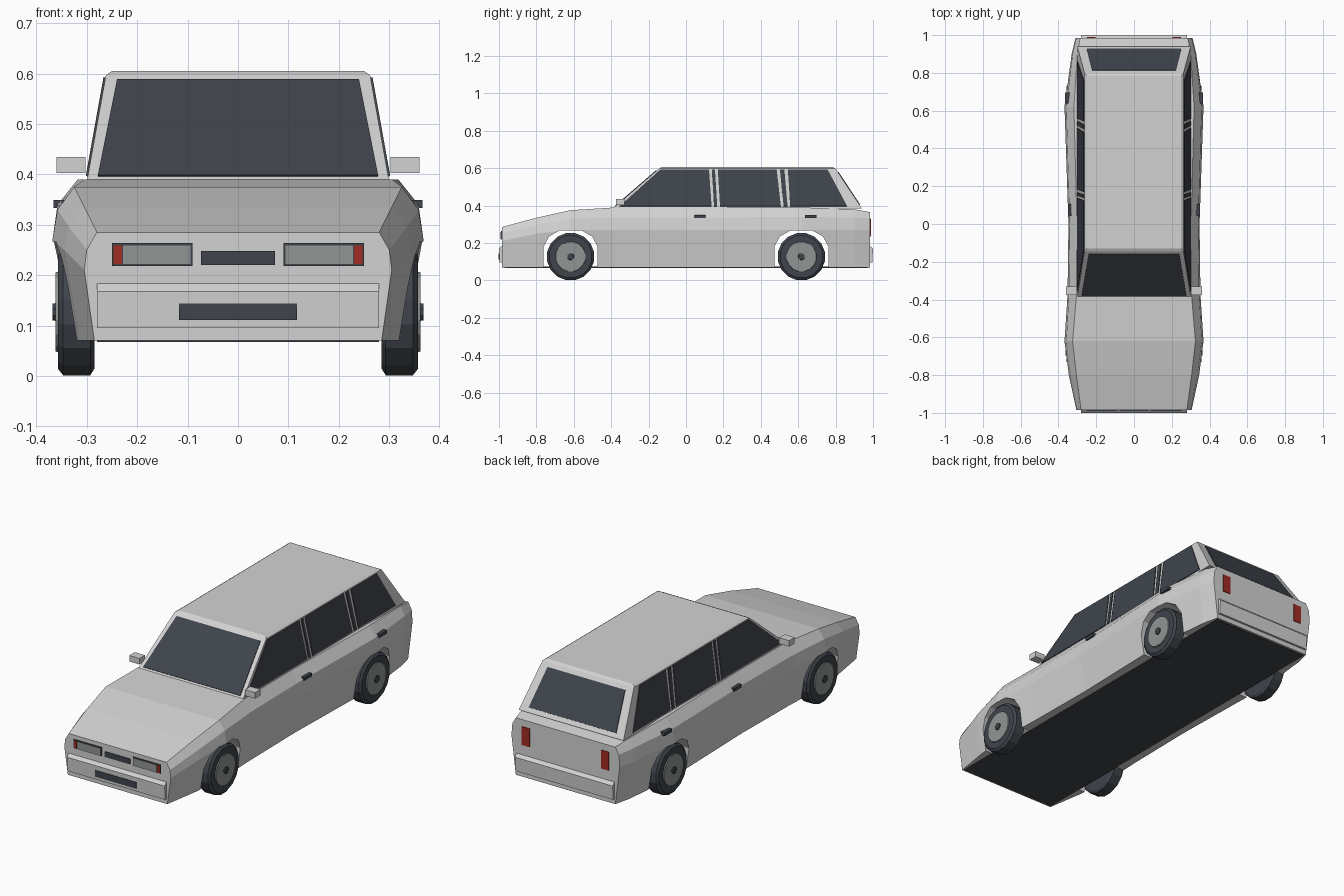
import bpy, bmesh, math
from mathutils import Vector

if "Cube" in bpy.data.objects:
    bpy.data.objects.remove(bpy.data.objects["Cube"], do_unlink=True)


def material(name, rgb):
    m = bpy.data.materials.new(name)
    m.use_nodes = True
    m.diffuse_color = (*rgb, 1)
    bsdf = m.node_tree.nodes["Principled BSDF"]
    bsdf.inputs["Base Color"].default_value = (*rgb, 1)
    bsdf.inputs["Roughness"].default_value = 0.7
    return m


PAINT = material("pale grey paint", (0.65, 0.65, 0.65))
DARK = material("dark glass and rubber", (0.05, 0.058, 0.072))
GREY = material("lens and rim grey", (0.28, 0.3, 0.29))
RED = material("lamp red", (0.36, 0.025, 0.018))


def finish(name, bm, mat):
    bmesh.ops.recalc_face_normals(bm, faces=bm.faces)
    mesh = bpy.data.meshes.new(name)
    bm.to_mesh(mesh)
    bm.free()
    mesh.materials.append(mat)
    ob = bpy.data.objects.new(name, mesh)
    bpy.context.collection.objects.link(ob)
    return ob


def loft(name, rings, mat):
    """Skin a row of closed rings and cap both ends."""
    bm = bmesh.new()
    rows = [[bm.verts.new(p) for p in ring] for ring in rings]
    n = len(rows[0])
    for a, b in zip(rows, rows[1:]):
        for i in range(n):
            j = (i + 1) % n
            bm.faces.new((a[i], a[j], b[j], b[i]))
    bm.faces.new(rows[0])
    bm.faces.new(rows[-1])
    return finish(name, bm, mat)


def box(name, x, y, z, mat):
    return loft(name, [[(x[0], y[0], h), (x[1], y[0], h), (x[1], y[1], h), (x[0], y[1], h)]
                       for h in z], mat)


def plate(name, corners, outward, mat, thick=0.005):
    """Thin panel lying on a surface, raised along its outward direction."""
    d = Vector(outward).normalized() * thick
    pts = [Vector(p) for p in corners]
    return loft(name, [[p - d for p in pts], [p + d * 0.8 for p in pts]], mat)


# Lower body: half sections along the length, mirrored
# y, sill, waist, shoulder and top half widths, then waist, shoulder and top heights
SECTIONS = [
    (-0.985, 0.285, 0.305, 0.30, 0.28, 0.21, 0.25, 0.285),
    (-0.80, 0.315, 0.345, 0.335, 0.305, 0.25, 0.295, 0.335),
    (-0.62, 0.335, 0.368, 0.358, 0.325, 0.27, 0.33, 0.375),
    (-0.38, 0.325, 0.352, 0.345, 0.305, 0.27, 0.335, 0.39),
    (0.0, 0.32, 0.347, 0.34, 0.302, 0.27, 0.335, 0.39),
    (0.62, 0.335, 0.368, 0.358, 0.318, 0.27, 0.34, 0.39),
    (0.90, 0.305, 0.33, 0.325, 0.30, 0.27, 0.335, 0.38),
    (0.985, 0.285, 0.31, 0.305, 0.285, 0.27, 0.33, 0.365),
]
SILL = 0.07
rings = []
for y, sill, waist, shoulder, top, zw, zs, zt in SECTIONS:
    half = [(sill, y, SILL), (waist, y, zw), (shoulder, y, zs), (top, y, zt)]
    rings.append(half + [(-x, b, z) for x, b, z in reversed(half)])
body = loft("lower_body", rings, PAINT)

# Wheel arches cut through the body
AXLES = (-0.617, 0.617)
ARCH = [(0.145, 0), (0.145, 0.18), (0.115, 0.235), (0.06, 0.266)]
for axle in AXLES:
    outline = ARCH + [(-a, z) for a, z in reversed(ARCH)]
    cutter = loft("arch_cutter", [[(x, axle + a, z) for a, z in outline] for x in (-0.5, 0.5)], PAINT)
    cutter.hide_render = True
    mod = body.modifiers.new("arch", "BOOLEAN")
    mod.operation, mod.solver, mod.object = "DIFFERENCE", "EXACT", cutter
    bpy.context.view_layer.objects.active = body
    bpy.ops.object.modifier_apply(modifier=mod.name)
    bpy.data.objects.remove(cutter, do_unlink=True)

box("floor_pan", (-0.28, 0.28), (-0.975, 0.975), (0.067, 0.073), DARK)

# Cabin: base, gutter and roof rings (half width, front, back, height)
BASE, GUTTER = (0.30, -0.39, 0.94, 0.385), (0.262, -0.145, 0.80, 0.597)
ROOF = (0.25, -0.13, 0.785, 0.605)
loft("cabin", [[(-w, f, z), (w, f, z), (w, b, z), (-w, b, z)]
               for w, f, b, z in (BASE, GUTTER, ROOF)], PAINT)


def on_cabin(k, z):
    """Value of a cabin ring entry at height z."""
    t = (z - BASE[3]) / (GUTTER[3] - BASE[3])
    return BASE[k] + t * (GUTTER[k] - BASE[k])


# Windscreen and rear window
for name, k, low, high, outward in (
        ("windscreen", 1, (0.278, 0.396), (0.24, 0.586), (0, -0.65, 0.75)),
        ("rear_window", 2, (0.25, 0.405), (0.222, 0.578), (0, 0.83, 0.55))):
    pts = [(s * w, on_cabin(k, z), z) for s, (w, z) in
           ((-1, low), (1, low), (1, high), (-1, high))]
    plate(name, pts, outward, DARK)

# Side windows and pillar strips: bottom front, bottom back, top back, top front
SIDE_GLASS = {
    "front_side_window": (-0.355, 0.137, 0.123, -0.138),
    "middle_side_window": (0.182, 0.507, 0.485, 0.17),
    "rear_side_window": (0.557, 0.862, 0.757, 0.545),
    "front_pillar_strip": (0.15, 0.167, 0.155, 0.138),
    "rear_pillar_strip": (0.522, 0.543, 0.526, 0.502),
}
ZL, ZH = 0.396, 0.592
for side, s in (("left", 1), ("right", -1)):
    for name, ys in SIDE_GLASS.items():
        pts = [(s * on_cabin(0, z), y, z) for y, z in zip(ys, (ZL, ZL, ZH, ZH))]
        plate(f"{side}_{name}", pts, (s, 0, 0.18), DARK)


def end_plate(name, y, x, z, mat, thick):
    pts = [(x[0], y, z[0]), (x[1], y, z[0]), (x[1], y, z[1]), (x[0], y, z[1])]
    plate(name, pts, (0, y, 0), mat, thick)


# Bumpers with a sloping upper edge
for name, s in (("front_bumper", -1), ("rear_bumper", 1)):
    shape = [(0.975, 0.095), (0.996, 0.095), (1.0, 0.168), (0.98, 0.188)]
    loft(name, [[(x, s * y, z) for y, z in shape] for x in (-0.28, 0.28)], PAINT)

# Front and rear fittings
F, R = -0.985, 0.985
end_plate("grille", F, (-0.073, 0.073), (0.22, 0.248), DARK, 0.004)
end_plate("front_plate_recess", -0.998, (-0.117, 0.117), (0.111, 0.144), DARK, 0.004)
for side, s in (("left", 1), ("right", -1)):
    end_plate(f"{side}_headlamp_frame", F, (s * 0.09, s * 0.25), (0.218, 0.264), DARK, 0.004)
    end_plate(f"{side}_headlamp_lens", F, (s * 0.094, s * 0.228), (0.222, 0.259), GREY, 0.007)
    end_plate(f"{side}_indicator", F, (s * 0.23, s * 0.247), (0.222, 0.259), RED, 0.007)
    end_plate(f"{side}_tail_lamp", R, (s * 0.205, s * 0.25), (0.235, 0.33), RED, 0.005)
    # Mirrors and door handles
    box(f"{side}_mirror", (s * 0.302, s * 0.36), (-0.375, -0.33), (0.403, 0.434), PAINT)
    for door, y in (("front", 0.045), ("rear", 0.637)):
        out = 0.35 if door == "front" else 0.366
        box(f"{side}_{door}_handle", (s * 0.32, s * out), (y, y + 0.06), (0.333, 0.349), DARK)


def disc(name, axle, s, profile, mat, sides=16):
    """Turned part around a wheel axle from (x, radius) pairs."""
    turn = [math.tau * (i + 0.5) / sides for i in range(sides)]
    loft(name, [[(s * x, axle + r * math.cos(a), 0.127 + r * math.sin(a)) for a in turn]
                for x, r in profile], mat)


# Wheels
for end, axle in zip(("front", "rear"), AXLES):
    for side, s in (("left", 1), ("right", -1)):
        label = f"{end}_{side}"
        disc(label + "_tyre", axle, s, [(0.285, 0.115), (0.293, 0.128), (0.347, 0.128),
                                        (0.357, 0.115), (0.357, 0.09)], DARK)
        disc(label + "_rim", axle, s, [(0.35, 0.083), (0.362, 0.08)], GREY)
        disc(label + "_hub", axle, s, [(0.355, 0.02), (0.368, 0.018)], DARK, 8)
